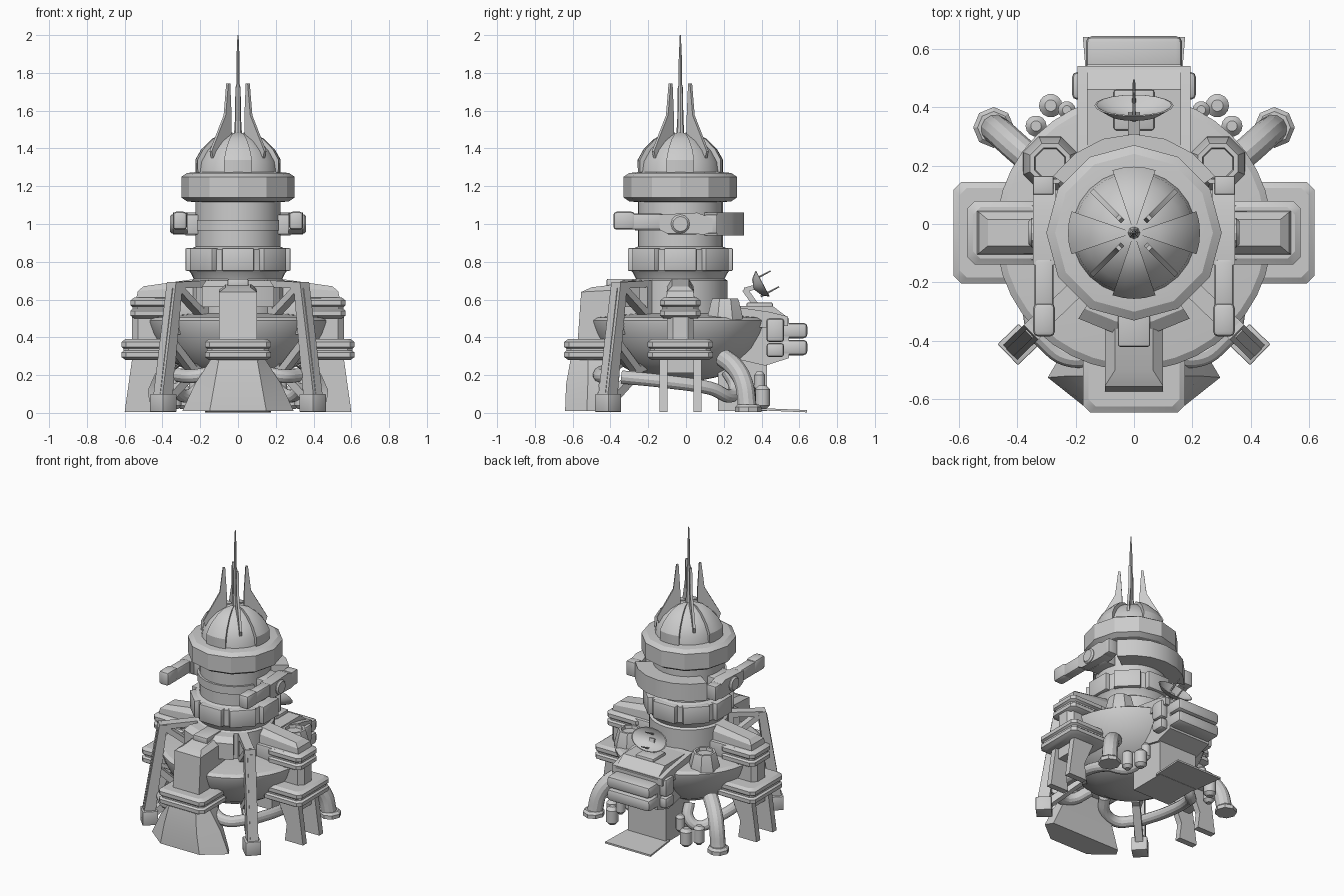
import bpy, bmesh
from math import sin, cos, pi, radians
from mathutils import Matrix, Vector

if "Cube" in bpy.data.objects:
    bpy.data.objects.remove(bpy.data.objects["Cube"])

CY = -0.03                                   # tower axis y
AXIS = Matrix.Translation((0, CY, 0))

def build(name, groups, mat=Matrix.Identity(4), bevel=0):
    """Each group is a list of equal-length point loops, lofted and capped."""
    bm = bmesh.new()
    for loops in groups:
        rows = [[bm.verts.new(p) for p in lp] for lp in loops]
        n = len(rows[0])
        for a, b in zip(rows, rows[1:]):
            for i in range(n):
                j = (i + 1) % n
                bm.faces.new((a[i], a[j], b[j], b[i]))
        bm.faces.new(rows[0][::-1])
        bm.faces.new(rows[-1])
    bmesh.ops.recalc_face_normals(bm, faces=bm.faces[:])
    if bevel:
        bmesh.ops.bevel(bm, geom=bm.edges[:], offset=bevel, segments=2, profile=0.5, affect='EDGES')
    bm.transform(mat)
    bmesh.ops.recalc_face_normals(bm, faces=bm.faces[:])
    me = bpy.data.meshes.new(name)
    bm.to_mesh(me)
    bm.free()
    ob = bpy.data.objects.new(name, me)
    bpy.context.collection.objects.link(ob)
    return ob

def lathe(name, prof, n=32, mat=AXIS, phase=0, sx=1, sy=1):
    return build(name, [[[(r * sx * cos(phase + 2 * pi * i / n), r * sy * sin(phase + 2 * pi * i / n), z)
                          for i in range(n)] for r, z in prof]], mat)

def sector(name, prof, a0, a1, steps, mat=AXIS):
    """Closed (r, z) outline swept through part of a turn."""
    angs = [radians(a0 + (a1 - a0) * i / steps) for i in range(steps + 1)]
    return build(name, [[[(r * cos(a), r * sin(a), z) for r, z in prof] for a in angs]], mat)

def box(name, x, y, z, bevel=0, mat=Matrix.Identity(4)):
    return build(name, [[[(x[0], y[0], h), (x[1], y[0], h), (x[1], y[1], h), (x[0], y[1], h)] for h in z]], mat, bevel)

def prism(name, polys, t, mat=Matrix.Identity(4)):
    """Outlines in local x/z, thickness t along local y."""
    return build(name, [[[(x, s * t / 2, z) for x, z in p] for s in (-1, 1)] for p in polys], mat)

def bar(p, q, w, w2=None):
    p, q = Vector(p), Vector(q)
    d = (q - p).normalized()
    n = Vector((-d.y, d.x)) / 2
    w2 = w2 or w
    return [tuple(p + n * w), tuple(q + n * w2), tuple(q - n * w2), tuple(p - n * w)]

def pad(name, c, h, ch, layers, mat=Matrix.Identity(4)):
    """Chamfered rectangle stacked through (z, inset) layers."""
    loops = []
    for z, s in layers:
        a, b = h[0] - s, h[1] - s
        loops.append([(c[0] + x, c[1] + y, z) for x, y in (
            (a, b - ch), (a - ch, b), (ch - a, b), (-a, b - ch), (-a, ch - b), (ch - a, -b), (a - ch, -b), (a, ch - b))])
    return build(name, [loops], mat)

def collar(name, c, h, z, mat=Matrix.Identity(4)):
    lay = [(0, .022), (.015, 0), (.04, 0), (.05, .012), (.06, .012), (.07, 0), (.095, 0), (.11, .02)]
    return pad(name, c, h, .025, [(z + a, s) for a, s in lay], mat)

def pipe(name, pts, r):
    cu = bpy.data.curves.new(name, 'CURVE')
    cu.dimensions, cu.bevel_depth, cu.bevel_resolution, cu.use_fill_caps = '3D', r, 4, True
    sp = cu.splines.new('BEZIER')
    sp.resolution_u = 6
    sp.bezier_points.add(len(pts) - 1)
    for b, p in zip(sp.bezier_points, pts):
        b.co = p
        b.handle_left_type = b.handle_right_type = 'AUTO'
    ob = bpy.data.objects.new(name, cu)
    bpy.context.collection.objects.link(ob)
    bpy.ops.object.select_all(action='DESELECT')
    ob.select_set(True)
    bpy.context.view_layer.objects.active = ob
    bpy.ops.object.convert(target='MESH')

def turn(deg):
    return AXIS @ Matrix.Rotation(radians(deg), 4, 'Z')

# Bowl hull and tower column
lathe("bowl_hull", [(.10, .17), (.22, .195), (.33, .26), (.41, .345), (.45, .42), (.47, .475), (.472, .49),
                    (.45, .505), (.26, .525)], 40)
lathe("tower_column", [(.25, .5), (.25, .70), (.235, .71), (.25, .74), (.262, .755), (.262, .865), (.225, .88),
                       (.225, 1.13)], 32)
sector("front_band", [(.21, .965), (.24, .965), (.24, 1.02), (.21, 1.02)], 205, 335, 8)
for i in range(8):
    box("ring_block", (.2, .278), (-.085, .085), (.752, .872), .006, turn(i * 45))
# Wide twelve-sided crown ring and lobed dome
lathe("crown_ring", [(.22, 1.115), (.27, 1.12), (.30, 1.14), (.30, 1.25), (.27, 1.27), (.22, 1.275)], 12)
lathe("dome", [(.215, 1.26), (.205, 1.33), (.17, 1.39), (.12, 1.44), (.06, 1.475), (.03, 1.48)], 24)
lobe = [(.225, 1.26), (.226, 1.34), (.195, 1.395), (.14, 1.45), (.085, 1.48), (.03, 1.485), (.03, 1.27)]
for i in range(4):
    sector("dome_lobe", lobe, i * 90 - 19, i * 90 + 19, 4)
    # Diagonal fins with corner aerials
    prism("dome_fin", [[(.19, 1.34), (.205, 1.385), (.10, 1.575), (.08, 1.745), (.066, 1.745), (.055, 1.56), (.055, 1.42)]],
          .016, turn(45 + i * 90))
lathe("centre_spire", [(.022, 1.46), (.016, 1.56), (.014, 1.72), (.009, 1.74), (.009, 1.86), (.003, 2.0)], 8)
# Rear counterweight arc of the turret
sector("turret_rear_arc", [(.22, .94), (.338, .94), (.338, 1.06), (.22, 1.06)], 35, 145, 6)

# Front pod, shoulder and flared skirt
build("front_pod", [[[(-a, y0, z0), (a, y0, z0), (a, -.2, z1), (-a, -.2, z1)] for a, y0, z0, z1 in
                     ((.10, -.575, .36, .36), (.10, -.555, .64, .66), (.065, -.50, .665, .70))]])
box("front_pod_cap", (-.055, .055), (-.42, -.24), (.66, .71), .008)
sector("front_shoulder", [(.2, .56), (.35, .56), (.35, .67), (.31, .70), (.2, .705)], 237, 303, 3)
collar("front_collar", (0, -.5), (.175, .145), .28)
build("front_skirt", [[[(-b, yb, z), (-a, ya, z), (a, ya, z), (b, yb, z), (b * .9, yk, z), (-b * .9, yk, z)]
                       for a, b, ya, yb, yk, z in ((.15, .295, -.64, -.525, -.475, .01), (.125, .23, -.635, -.52, -.46, .15),
                                                   (.10, .14, -.61, -.52, -.42, .29))]])

for s in (1, -1):
    side = AXIS if s == 1 else turn(180)
    flip = Matrix.Diagonal((s, 1, 1, 1))
    # Side pods: stacked collars, post, sloped roof and legs
    collar("side_lower_collar", (.47, 0), (.147, .173), .28, side)
    collar("side_upper_collar", (.44, 0), (.13, .108), .50, side)
    pad("side_post", (.46, 0), (.10, .07), .03, [(.37, 0), (.52, 0)], side)
    build("side_roof", [[[(.22, -b, zi), (x, -b, zo), (x, b, zo), (.22, b, zi)] for x, b, zo, zi in
                         ((.54, .075, .6, .6), (.53, .07, .645, .67), (.50, .045, .67, .71))]], side)
    box("side_inner_block", (.2, .45), (-.095, .095), (.48, .61), .01, side)
    for y in (-.09, .09):
        prism("side_leg", [[(.40, .29), (.56, .29), (.6, .005), (.46, .005), (.475, .12)]], .042,
              side @ Matrix.Translation((0, y, 0)))
    box("side_leg_crossbar", (.42, .54), (-.1, .1), (.21, .29), 0, side)
    # Diagonal front trusses
    m = turn(-44 if s == 1 else -136)
    prism("truss_leg", [bar((.465, .69), (.555, .07), .05, .075)], .07, m)
    prism("truss_leg_rail", [bar((.485, .66), (.575, .1), .03)], .035, m)
    box("truss_foot", (.50, .60), (-.05, .05), (.005, .10), .004, m)
    prism("upper_truss", [bar((.24, .685), (.47, .675), .035), bar((.24, .50), (.46, .67), .035),
                          bar((.24, .48), (.49, .47), .04), bar((.26, .7), (.26, .48), .04)], .06, m)
    prism("lower_truss", [bar((.28, .44), (.50, .44), .05), bar((.52, .40), (.33, .22), .04),
                          bar((.54, .06), (.32, .23), .045), bar((.30, .22), (.34, .44), .04)], .05, m)
    # Pipes: front elbow, low side run, rear exhaust
    pipe("front_pipe", [(s * .06, -.36, .27), (s * .13, -.44, .22), (s * .23, -.45, .195), (s * .32, -.38, .20)], .037)
    pipe("side_pipe", [(s * .34, -.34, .19), (s * .37, -.1, .165), (s * .34, .13, .13), (s * .26, .24, .09),
                       (s * .2, .26, .14), (s * .18, .22, .22)], .035)
    pipe("rear_exhaust", [(s * .33, .20, .29), (s * .40, .26, .24), (s * .45, .305, .16), (s * .475, .325, .03)], .05)
    lathe("exhaust_flange", [(.055, .045), (.07, .03), (.07, .005), (.05, .005)], 8, Matrix.Translation((s * .48, .33, 0)))
    # Rear stacks and hanging tanks
    lathe("deck_stack", [(.102, .48), (.098, .52), (.08, .59), (.074, .605), (.058, .605), (.054, .585)], 8,
          Matrix.Translation((s * .287, .207, 0)), pi / 8)
    for x, y, z0, z1, r in ((.285, .405, .02, .145, .04), (.335, .335, .02, .15, .036), (.23, .39, .1, .22, .03)):
        lathe("hanging_tank", [(r * .5, z0), (r, z0 + .02), (r, z1 - .02), (r * .5, z1)], 14, Matrix.Translation((s * x, y, 0)))
    # Rear module side boxes
    for z0, z1 in ((.295, .37), (.375, .50)):
        box("module_side_box", (.15, .212), (.425, .52), (z0, z1), .018, flip)
    # Turret guns
    x0, x1 = .268, .345
    box("gun_mount", (.2, .29), (-.1, .06), (.945, 1.05), .006, flip)
    prism("gun_body", [[(-.14, .97), (-.1, .95), (.1, .945), (.14, .96), (.14, 1.03), (.06, 1.06), (-.14, 1.05)]],
          x1 - x0, flip @ Matrix.Translation(((x0 + x1) / 2, 0, 0)) @ Matrix.Rotation(pi / 2, 4, 'Z'))
    lathe("gun_pivot", [(.05, 0), (.05, .085), (.04, .095)], 12,
          flip @ Matrix.Translation((.265, CY, 1.0)) @ Matrix.Rotation(pi / 2, 4, 'Y'))
    box("gun_barrel", (.275, .34), (-.29, -.12), (.97, 1.055), .012, flip)
    box("gun_muzzle", (.27, .345), (-.385, -.27), (.97, 1.065), .018, flip)
    box("gun_rear_link", (.275, .345), (.1, .165), (.95, 1.05), .006, flip)

# Rear module, lower bay, bumpers and ramp
spin = Matrix.Rotation(pi / 2, 4, 'Z')
prism("rear_module", [[(.2, .30), (.42, .25), (.545, .29), (.545, .50), (.46, .565), (.2, .565)]], .32, spin)
prism("module_cheeks", [[(.2, .44), (.54, .46), (.54, .51), (.44, .535), (.2, .57)]], .385, spin)
prism("lower_bay", [[(.17, .01), (.43, .01), (.43, .28), (.17, .28)]], .29, spin)
for z in (.305, .395):
    box("rear_bumper", (-.165, .165), (.5, .643), (z, z + .082), .022)
build("ramp", [[[(-.155, .40, z + .01), (.155, .40, z + .01), (.175, .64, z), (-.175, .64, z)] for z in (.003, .015)]])
# Oval dish on a mount
box("dish_base", (-.07, .07), (.32, .46), (.55, .585), .01)
prism("dish_arm", [bar((.37, .57), (.31, .655), .03), bar((.31, .65), (.38, .67), .025)], .04, spin)
dish = Matrix.Translation((0, .37, .665)) @ Matrix.Rotation(radians(-62), 4, 'X')
lathe("dish", [(.02, -.012), (.09, .008), (.135, .04), (.128, .042), (.085, .016), (.02, 0)], 20, dish, 0, 1, .58)
for x, y in ((0, -.04), (0, .055)):
    lathe("dish_feed", [(.007, 0), (.004, .11)], 6, dish @ Matrix.Translation((x, y, 0)))

# Smooth only the gently curved surfaces
bpy.ops.object.select_all(action='SELECT')
bpy.context.view_layer.objects.active = bpy.context.selected_objects[0]
bpy.ops.object.shade_smooth_by_angle(angle=radians(27))
